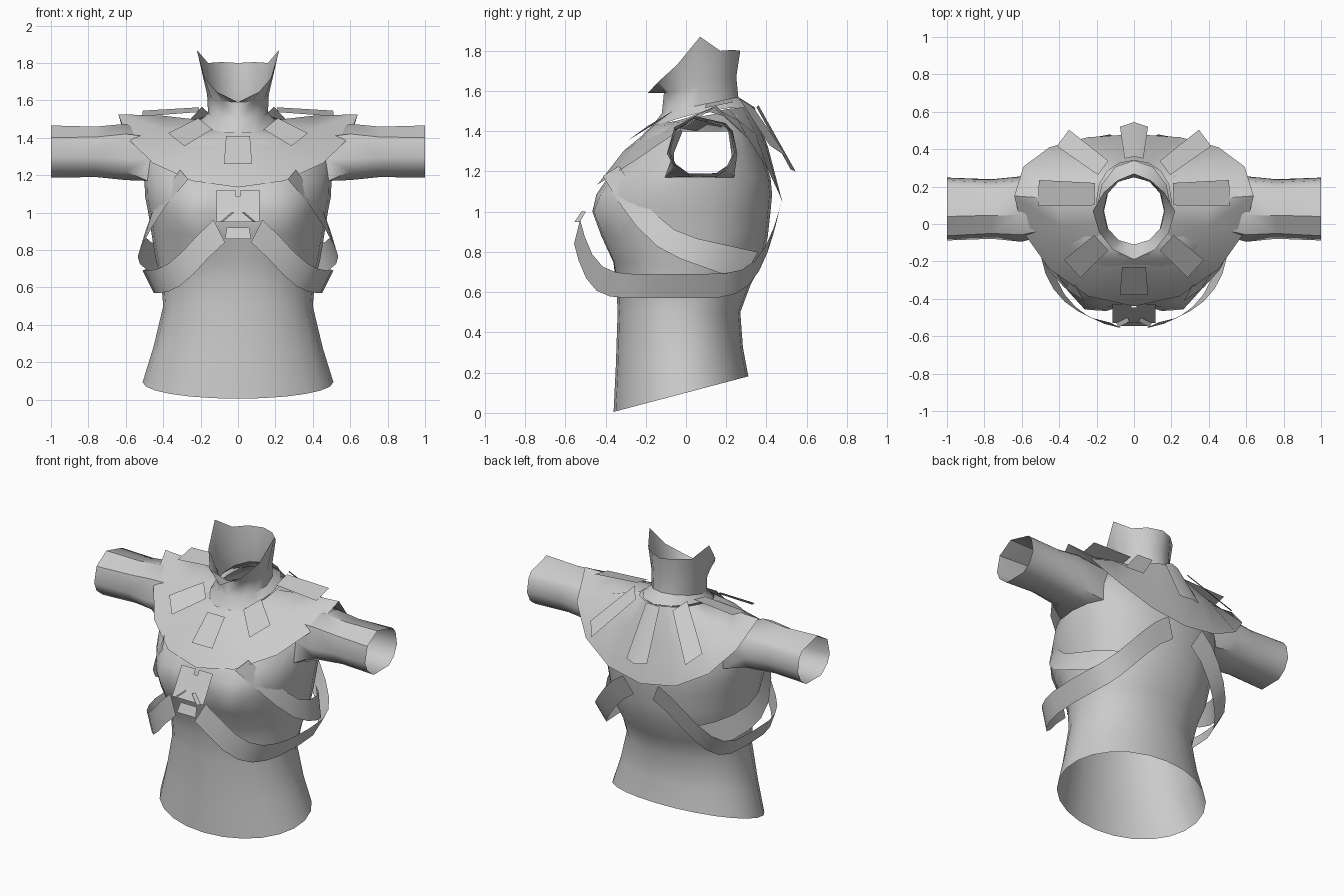
import bpy, bmesh
from math import sin, cos, atan2, radians, copysign, exp
from mathutils import Vector

cube = bpy.data.objects.get("Cube")
if cube:
    bpy.data.objects.remove(cube)

GREY = .6, .6, .6, 1
grey = bpy.data.materials.new("cloth_grey")
grey.use_nodes = True
grey.diffuse_color = GREY
grey.node_tree.nodes["Principled BSDF"].inputs["Base Color"].default_value = GREY


def finish(name, bm, mirrored=True):
    """Turn the faces outward, smooth them and mirror the half."""
    bmesh.ops.recalc_face_normals(bm, faces=bm.faces)
    bm.normal_update()
    outward = sum(
        face.normal.dot(face.calc_center_median() - Vector((0, 0, 1))) * face.calc_area()
        for face in bm.faces)
    if outward < 0:
        bmesh.ops.reverse_faces(bm, faces=bm.faces)
    mesh = bpy.data.meshes.new(name)
    bm.to_mesh(mesh)
    bm.free()
    mesh.materials.append(grey)
    mesh.shade_smooth()
    mesh.set_sharp_from_angle(angle=radians(40))
    part = bpy.data.objects.new(name, mesh)
    bpy.context.collection.objects.link(part)
    if mirrored:
        part.modifiers.new("Mirror", 'MIRROR').use_clip = True


def grid(rows, skip=lambda row, column: False):
    """Join rows of points with quads, leaving out skipped ones."""
    bm = bmesh.new()
    verts = [[bm.verts.new(point) for point in row] for row in rows]
    for i, (low, high) in enumerate(zip(verts, verts[1:])):
        for j in range(len(low) - 1):
            if not skip(i, j):
                bm.faces.new((low[j], low[j + 1], high[j + 1], high[j]))
    return bm


def sweep(count, first=-90, last=90):
    """Cosine and sine of evenly spaced angles from front to back."""
    step = (last - first) / (count - 1)
    angles = [radians(first + step * k) for k in range(count)]
    return [(abs(cos(a)), sin(a)) for a in angles]


def signed_power(value, power):
    return copysign(abs(value) ** power, value)


def polygon(name, points, mirrored=True):
    bm = bmesh.new()
    bm.faces.new([bm.verts.new(point) for point in points])
    finish(name, bm, mirrored)


def plate(name, start, end, width, tilt=0, mirrored=True):
    """A flat, slightly tapered plate laid along a line."""
    start, end = Vector(start), Vector(end)
    along = end - start
    side = Vector((-along.y, along.x, 0)).normalized() * width / 2
    side.z = tilt
    narrow = side * .85
    polygon(name, (start - narrow, end - side, end + side, start + narrow), mirrored)


def strap(name, path, offsets):
    """A ribbon with its two edges on either side of a path."""
    finish(name, grid([[p + o for p, o in zip(path, offsets)],
                       [p - o for p, o in zip(path, offsets)]]))


# Torso sections: height, half width, front, back; a smooth one added between each pair
sections = [Vector(s) for s in (
    (.1, .51, -.36, .31), (.5, .4, -.34, .27), (.75, .44, -.36, .38), (1, .48, -.41, .42),
    (1.17, .5, -.38, .42), (1.4, .43, -.2, .33), (1.46, .18, -.17, .31))]
padded = [sections[0], *sections, sections[-1]]
smooth = []
for before, here, there, after in zip(padded, padded[1:], padded[2:], padded[3:]):
    smooth += [here, (9 * (here + there) - before - after) / 16]
smooth.append(sections[-1])


def torso_row(height, half_width, front, back):
    tilt = .33 * max(0, 1 - 2 * height) + max(0, 3 * (height - 1.4))
    power = 1 - .13 * min(1, height)
    row = []
    for c, s in sweep(13):
        x = half_width * c ** power
        y = (front + back) / 2 + (back - front) / 2 * signed_power(s, power)
        z = height + tilt * y
        if s < 0:  # bust swelling
            y -= .1 * exp(-((x - .24) / .15) ** 2 - ((z - .98) / .17) ** 2)
        row.append((x, y, z))
    return row


torso = grid([torso_row(*section) for section in smooth],
             lambda row, column: row in (8, 9) and 5 <= column < 8)

# Sleeve grown out of the armhole
edges = [edge for edge in torso.edges if edge.is_boundary
         and all(v.co.x > .3 and 1.1 < v.co.z < 1.5 for v in edge.verts)]
for reach, scale in ((.6, 1.05), (.76, .95), (1, 1)):
    grown = bmesh.ops.extrude_edge_only(torso, edges=edges)["geom"]
    for vert in grown:
        if isinstance(vert, bmesh.types.BMVert):
            turn = atan2(vert.co.z - 1.32, vert.co.y - .08)
            vert.co = reach, .08 + .17 * scale * cos(turn), 1.32 + .15 * scale * sin(turn)
    edges = [edge for edge in grown if isinstance(edge, bmesh.types.BMEdge)
             and all(abs(v.co.x - reach) < .001 for v in edge.verts)]
finish("torso_and_sleeves", torso)

# Neck, then a flared collar: outward reach and rise of the rim from front to back
neck = sweep(7)
foot = [(.2 * c, .08 + .26 * s, 1.465 + .055 * s + .03 * c * c) for c, s in neck]
throat = [(.16 * c, .07 + .19 * s, 1.53 + .04 * s) for c, s in neck]
crease = [(.165 * c, .07 + .18 * s, 1.63 + .04 * s) for c, s in neck]
flare = (.08, .06, .05, .055, .02, .01, .02)
rise = (0, .05, .12, .24, .15, .14, .13)
rim = [(x + c * out, y + s * out, z + up)
       for (x, y, z), (c, s), out, up in zip(crease, neck, flare, rise)]
finish("neck_collar", grid([foot, throat, crease, rim]))

# Shoulder mantle: wide at the shoulders, dipping to points at front and back
around = sweep(9)
inner = [Vector((.2 * c, .08 + .26 * s + .04 * c * c, 1.465 + .055 * s + .03 * c * c))
         for c, s in around]
outer = [Vector((.64 * c, .02 + .46 * s + .13 * c * c,
                 1.525 - (.39 if s < 0 else .48) * abs(s) ** 1.15)) for c, s in around]
middle = [(a + b) / 2 + Vector((0, 0, .03 - .02 * c ** 4))
          for a, b, (c, s) in zip(inner, outer, around)]
finish("shoulder_mantle", grid([inner, middle, outer]))

# Plates radiating over the mantle
plate("front_centre_plate", (0, -.23, 1.41), (0, -.38, 1.26), .15, mirrored=False)
plate("front_diagonal_plate", (.175, -.1, 1.475), (.33, -.24, 1.39), .13, .035)
plate("shoulder_plate", (.21, .16, 1.55), (.51, .165, 1.53), .14, .015)
plate("back_diagonal_plate", (.165, .3, 1.54), (.38, .46, 1.3), .11, -.03)
polygon("back_centre_plate",
        [(0, .36, 1.53), (.05, .35, 1.52), (.075, .52, 1.21), (0, .545, 1.2)])

# Strap below the bust, round the ribs and up the back
ribs = sweep(15, -78, 78)
strap("rib_strap",
      [Vector((.48 * c, .55 * signed_power(s, .7) if s < 0 else .47 * s ** .6,
               .63 + (.31 * s ** 6 if s < 0 else .4 * s ** 3))) for c, s in ribs],
      [Vector((.03, .015, .06)) for c, s in ribs])

# Strap from the chest round the side of the bust
flank = sweep(8, -56, 45)
strap("side_strap",
      [Vector((.515 * c, .45 * s, .82 - .13 * s + .4 * min(s, 0) ** 2)) for c, s in flank],
      [Vector((-.04 * s - .02 * c, .04, .05 + .03 * s)) for c, s in flank])

# Sloping chest clasp with a notch, two small tabs and a buckle below
clasp = ((0, 1.09), (.013, 1.09), (.013, 1.12), (.115, 1.12), (.115, .95), (0, .95))
polygon("chest_clasp", [(x, .6 * z - 1.1, z) for x, z in clasp])
plate("clasp_tab", (.03, -.51, 1), (.09, -.54, .95), .03)
plate("strap_buckle", (0, -.52, .92), (0, -.545, .86), .14, mirrored=False)
